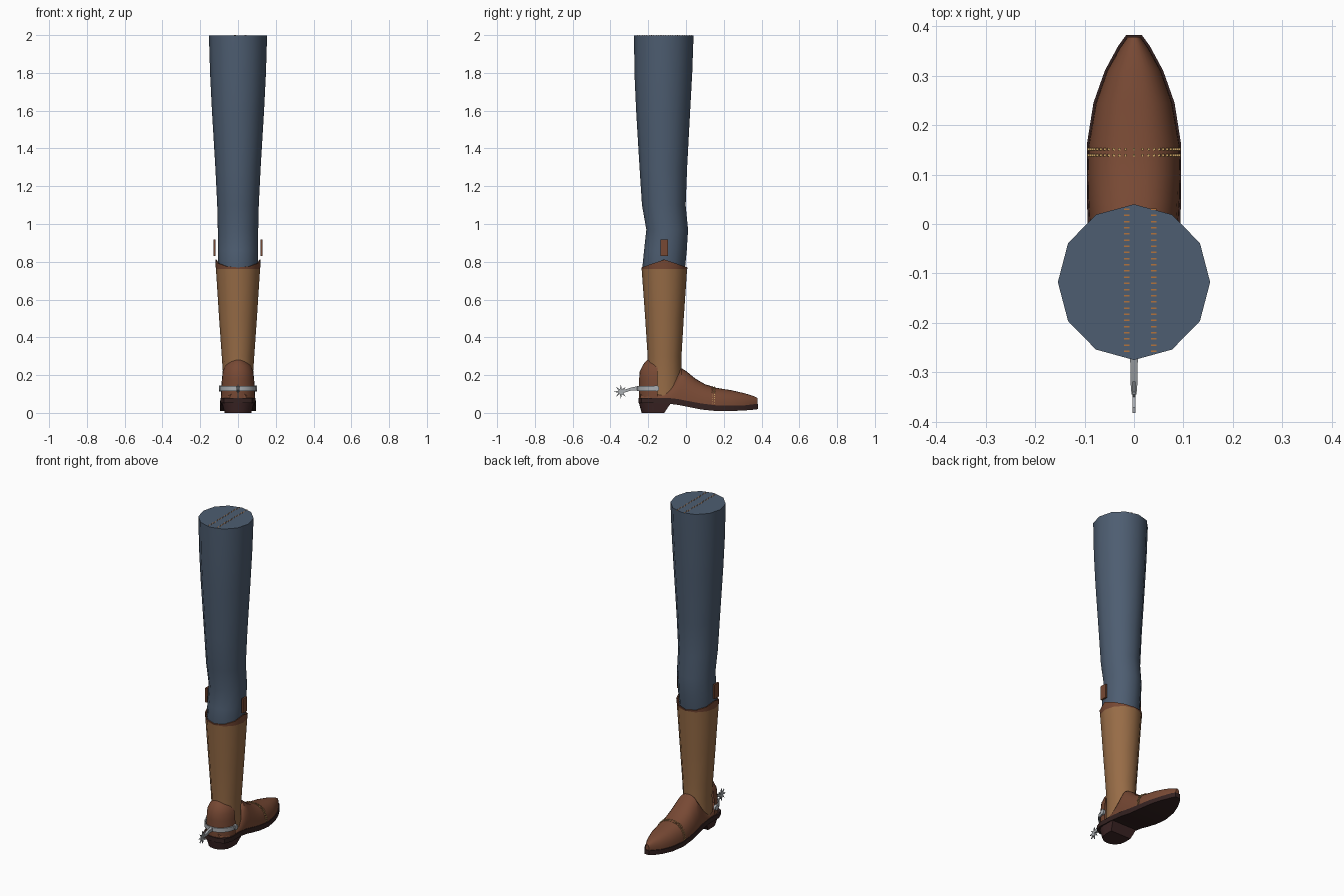
import bpy
from math import sin, cos, pi, radians

cube = bpy.data.objects.get("Cube")
if cube:
    bpy.data.objects.remove(cube, do_unlink=True)


def material(name, rgb, metallic=0.0):
    m = bpy.data.materials.new(name)
    m.use_nodes = True
    m.diffuse_color = (*rgb, 1)
    node = m.node_tree.nodes["Principled BSDF"]
    node.inputs["Base Color"].default_value = (*rgb, 1)
    node.inputs["Roughness"].default_value = 0.7
    return m


DENIM = material("denim blue", (0.075, 0.11, 0.165))
TAN = material("tan leather", (0.31, 0.15, 0.062))
BROWN = material("brown leather", (0.185, 0.066, 0.034))
SOLE = material("dark sole", (0.035, 0.016, 0.015))
HEEL = material("dark heel", (0.05, 0.02, 0.02))
STEEL = material("steel", (0.4, 0.42, 0.44))
STITCH = material("pale stitching", (0.6, 0.37, 0.13))
ORANGE = material("orange stitching", (0.45, 0.17, 0.045))


def mesh(name, verts, faces, mat, smooth=None):
    data = bpy.data.meshes.new(name)
    data.from_pydata(verts, [], faces)
    data.materials.append(mat)
    ob = bpy.data.objects.new(name, data)
    bpy.context.collection.objects.link(ob)
    bpy.ops.object.select_all(action='DESELECT')
    ob.select_set(True)
    bpy.context.view_layer.objects.active = ob
    bpy.ops.object.mode_set(mode='EDIT')
    bpy.ops.mesh.select_all(action='SELECT')
    bpy.ops.mesh.normals_make_consistent(inside=False)
    bpy.ops.object.mode_set(mode='OBJECT')
    if smooth:
        bpy.ops.object.shade_smooth_by_angle(angle=radians(smooth))
    return ob


def loft(name, rings, mat, closed=True, caps=True, smooth=40):
    """Skin a list of equally sized rings of points."""
    n = len(rings[0])
    verts = [p for r in rings for p in r]
    faces = []
    for i in range(len(rings) - 1):
        for j in range(n if closed else n - 1):
            k = (j + 1) % n
            faces.append((i * n + j, i * n + k, (i + 1) * n + k, (i + 1) * n + j))
    if caps:
        faces += [tuple(range(n)), tuple(range(len(verts) - n, len(verts)))]
    return mesh(name, verts, faces, mat, smooth)


def boxes(name, items, mat):
    """One object made of boxes, each given as centre and size."""
    verts, faces = [], []
    for c, s in items:
        b = len(verts)
        verts += [tuple(c[a] + s[a] * (d[a] - 0.5) for a in range(3))
                  for d in ((i & 1, i >> 1 & 1, i >> 2) for i in range(8))]
        faces += [tuple(b + q for q in f) for f in
                  ((0, 1, 3, 2), (4, 5, 7, 6), (0, 1, 5, 4), (2, 3, 7, 6), (0, 2, 6, 4), (1, 3, 7, 5))]
    return mesh(name, verts, faces, mat)


def oval(z, back, front, w, n=12):
    yc, ry = (back + front) / 2, (front - back) / 2
    return [(w * cos(2 * pi * i / n), yc + ry * sin(2 * pi * i / n), z) for i in range(n)]


# Trouser leg with a slight bend at the knee
loft("trouser_leg", [oval(*s) for s in (
    (0.68, -0.215, -0.02, 0.095), (0.78, -0.23, -0.004, 0.105), (0.86, -0.222, 0.004, 0.107),
    (0.97, -0.21, 0.011, 0.107), (1.1, -0.233, -0.002, 0.11), (1.3, -0.246, 0.006, 0.12),
    (1.6, -0.264, 0.022, 0.138), (1.8, -0.273, 0.033, 0.148), (1.999, -0.275, 0.04, 0.154))], DENIM)
boxes("trouser_stitches", [((x, 0.03 - 0.0125 * i, 1.9993), (0.011, 0.003, 0.0014))
                           for x in (-0.015, 0.04) for i in range(24)], ORANGE)

# Boot shaft and its collar, which rises to a peak on both sides
loft("boot_shaft", [oval(*s) for s in (
    (0.08, -0.21, -0.02, 0.08), (0.2, -0.202, -0.024, 0.079), (0.3, -0.203, -0.024, 0.086),
    (0.5, -0.216, -0.012, 0.1), (0.765, -0.235, 0.006, 0.117))], TAN, caps=False)


def scallop(ring):
    n = len(ring)
    return [(x, y, z + 0.042 * (1 - abs(sin(2 * pi * i / n)))) for i, (x, y, z) in enumerate(ring)]


loft("shaft_collar", [oval(0.763, -0.235, 0.007, 0.1175),
                      scallop(oval(0.77, -0.236, 0.008, 0.12)),
                      scallop(oval(0.77, -0.23, 0.001, 0.114)),
                      oval(0.72, -0.222, -0.008, 0.105)], BROWN, caps=False)
for side, x in (("left", 0.124), ("right", -0.124)):
    boxes(side + "_pull_strap", [((x, -0.115, 0.875), (0.011, 0.04, 0.088))], BROWN)

# Upper of the foot: arched sections along y (y, half width, base, top)
UPPER = ((-0.242, 0.045, 0.07, 0.11), (-0.2, 0.082, 0.07, 0.112), (-0.12, 0.086, 0.07, 0.115),
         (-0.085, 0.088, 0.065, 0.15), (-0.05, 0.088, 0.06, 0.2), (-0.025, 0.088, 0.057, 0.237),
         (0, 0.09, 0.052, 0.222), (0.05, 0.093, 0.045, 0.181), (0.1, 0.094, 0.038, 0.152),
         (0.16, 0.092, 0.034, 0.133), (0.245, 0.077, 0.034, 0.119), (0.31, 0.054, 0.036, 0.104),
         (0.355, 0.029, 0.042, 0.09), (0.378, 0.013, 0.045, 0.079))


def arch(t, w, base, top):
    c = cos(t)
    return w * abs(c) ** 0.8 * (1 if c > 0 else -1), base + (top - base) * sin(t) ** 0.9


loft("foot_upper", [[(x, y, z) for x, z in (arch(pi * min(i / 16, 0.99999), w, b, h) for i in range(17))]
                    for y, w, b, h in UPPER], BROWN)

# Two rows of stitches across the vamp
stitches = []
for y, top in ((0.139, 0.1405), (0.151, 0.137)):
    for i in range(1, 26):
        x, z = arch(pi * i / 26, 0.0935, 0.036, top)
        stitches.append(((x, y, z), (0.005, 0.005, 0.005)))
boxes("vamp_stitches", stitches, STITCH)

# Heel counter: half rings wrapped round the back
loft("heel_counter", [[(w * cos(pi * i / 12), -0.15 - d * sin(pi * i / 12), z) for i in range(13)]
                      for z, w, d in ((0.06, 0.088, 0.098), (0.12, 0.09, 0.098), (0.18, 0.085, 0.098),
                                      (0.22, 0.081, 0.095), (0.25, 0.068, 0.08), (0.27, 0.05, 0.066),
                                      (0.283, 0.022, 0.05))], BROWN, closed=False, caps=False)

# Sole: flat slab sections along y (y, half width, bottom, top)
loft("sole", [[(-w, y, b), (w, y, b), (w, y, t), (-w, y, t)] for y, w, b, t in (
    (-0.252, 0.04, 0.052, 0.08), (-0.235, 0.074, 0.052, 0.08), (-0.19, 0.092, 0.052, 0.08),
    (-0.1, 0.089, 0.05, 0.08), (-0.04, 0.09, 0.042, 0.073), (0, 0.094, 0.034, 0.065),
    (0.08, 0.0955, 0.018, 0.05), (0.16, 0.0955, 0.01, 0.04), (0.245, 0.082, 0.01, 0.038),
    (0.31, 0.059, 0.013, 0.04), (0.36, 0.032, 0.017, 0.046), (0.382, 0.016, 0.02, 0.048))], SOLE)


# Stacked heel: flat at the front, rounded at the back, narrowing downwards
def heel_ring(z, back, front, w):
    mid = back + w
    return [(w, front, z)] + [(w * cos(pi * i / 8), mid - w * sin(pi * i / 8), z)
                              for i in range(9)] + [(-w, front, z)]


loft("heel", [heel_ring(0, -0.235, -0.115, 0.07), heel_ring(0.055, -0.25, -0.078, 0.086)], HEEL)

# Spur: band round the heel, buttons, shank and star wheel
band = []
for i in range(17):
    c, s = cos(pi * i / 16), sin(pi * i / 16)
    band.append([(r * c, -0.155 - (r + 0.008) * s, z)
                 for r, z in ((0.09, 0.117), (0.097, 0.117), (0.097, 0.142), (0.09, 0.142))])
loft("spur_band", band, STEEL)
for side, x in (("left", 0.094), ("right", -0.094)):
    bpy.ops.mesh.primitive_cylinder_add(vertices=12, radius=0.016, depth=0.014,
                                        location=(x, -0.158, 0.13), rotation=(0, pi / 2, 0))
    bpy.context.object.name = side + "_spur_button"
    bpy.context.object.data.materials.append(STEEL)

loft("spur_shank", [[(x * w, y, z + k * h) for x, k in ((-1, -1), (1, -1), (1, 1), (-1, 1))]
                    for y, z, w, h in ((-0.255, 0.13, 0.009, 0.012), (-0.29, 0.126, 0.007, 0.008),
                                       (-0.322, 0.117, 0.007, 0.007), (-0.345, 0.112, 0.005, 0.005))], STEEL)


def star(x, n=8):
    return [(x, -0.345 + r * cos(pi * i / n), 0.112 + r * sin(pi * i / n))
            for i in range(2 * n) for r in [0.014 if i % 2 else 0.037]]


loft("spur_wheel", [star(-0.003), star(0.003)], STEEL, smooth=None)
